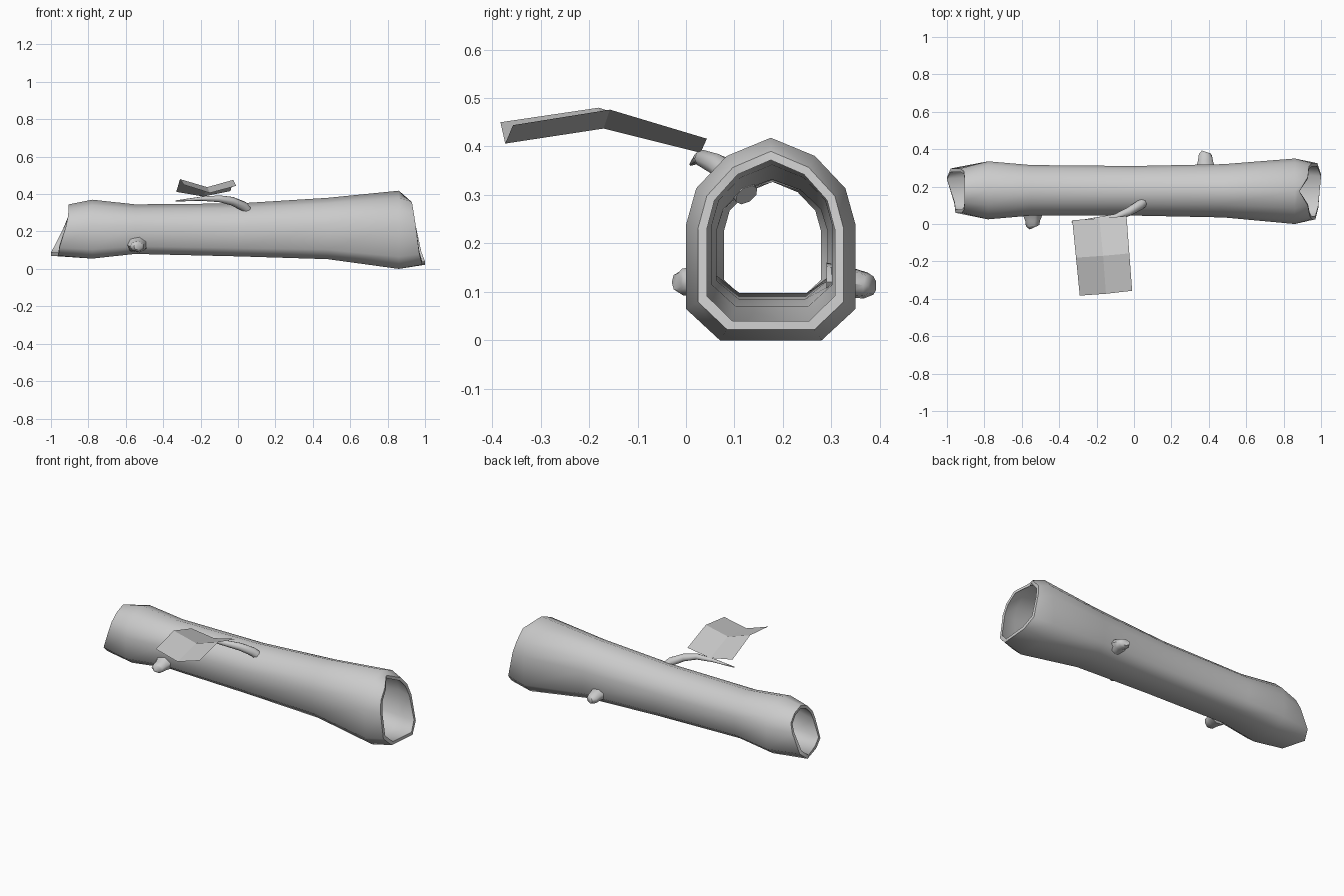
import bpy, bmesh, math
from mathutils import Vector

if "Cube" in bpy.data.objects:
    bpy.data.objects.remove(bpy.data.objects["Cube"], do_unlink=True)

grey = bpy.data.materials.new("plain grey")
grey.use_nodes = True
grey.diffuse_color = (0.6, 0.6, 0.6, 1)
grey.node_tree.nodes["Principled BSDF"].inputs["Base Color"].default_value = (0.6, 0.6, 0.6, 1)


def finish(name, bm, angle, closed=True):
    if closed:
        bmesh.ops.recalc_face_normals(bm, faces=bm.faces)
    mesh = bpy.data.meshes.new(name)
    bm.to_mesh(mesh)
    bm.free()
    mesh.materials.append(grey)
    ob = bpy.data.objects.new(name, mesh)
    bpy.context.collection.objects.link(ob)
    bpy.ops.object.select_all(action="DESELECT")
    bpy.context.view_layer.objects.active = ob
    ob.select_set(True)
    bpy.ops.object.shade_smooth_by_angle(angle=math.radians(angle))
    return ob


def bridge(bm, a, b):
    n = len(a)
    for i in range(n):
        bm.faces.new((a[i], a[(i + 1) % n], b[(i + 1) % n], b[i]))


# Hollow log: one cross-section scaled to a box at each station
half = [(0.52, 0.91), (0.88, 0.75), (1, 0.57), (1, 0.155), (0.6, 0)]
section = [(0, 1)] + half + [(-u, v) for u, v in reversed(half)]
left_rim = [-0.905, -0.905, -0.91, -0.93, -0.98, -1, -0.96, -0.955, -0.92, -0.91, -0.905]
right_rim = [0.885, 0.93, 0.935, 0.95, 0.98, 1, 0.985, 0.97, 0.95, 0.94, 0.93]
# x (or rim), y min, y max, z min, z max
stations = [
    (left_rim, 0.06, 0.297, 0.07, 0.345),
    (-0.78, 0.025, 0.335, 0.055, 0.37),
    (-0.55, 0.045, 0.315, 0.08, 0.345),
    (0, 0.045, 0.31, 0.067, 0.35),
    (0.48, 0.035, 0.32, 0.052, 0.38),
    (0.86, 0, 0.35, 0, 0.418),
    (right_rim, 0.025, 0.325, 0.022, 0.39),
]


def log_ring(bm, station, inset):
    x, y0, y1, z0, z1 = station
    xs = x if isinstance(x, list) else [x] * len(section)
    mid, wide = (y0 + y1) / 2, (y1 - y0) / 2 - inset
    return [bm.verts.new((px, mid + u * wide, z0 + inset + v * (z1 - z0 - 2 * inset)))
            for px, (u, v) in zip(xs, section)]


bm = bmesh.new()
rings = [log_ring(bm, s, 0) for s in stations]
rings += [log_ring(bm, s, 0.018) for s in reversed(stations)]
for i, ring in enumerate(rings):
    bridge(bm, ring, rings[(i + 1) % len(rings)])
finish("hollow_log", bm, 60)


# Tapered tubes for the branch and the cut-off knots
def tube(name, points, radii, sides, flat=1.0, angle=60):
    bm = bmesh.new()
    pts = [Vector(p) for p in points]
    loops = []
    for i, p in enumerate(pts):
        along = (pts[min(i + 1, len(pts) - 1)] - pts[max(i - 1, 0)]).normalized()
        side = along.cross(Vector((0, 0, 1))).normalized()
        up = side.cross(along)
        loop = []
        for k in range(sides):
            a = 2 * math.pi * k / sides
            loop.append(bm.verts.new(p + radii[i] * (math.cos(a) * side + flat * math.sin(a) * up)))
        loops.append(loop)
    for a, b in zip(loops, loops[1:]):
        bridge(bm, a, b)
    bm.faces.new(loops[0])
    bm.faces.new(loops[-1])
    finish(name, bm, angle)


tube("branch",
     [(0.06, 0.125, 0.3), (0.03, 0.1, 0.335), (-0.03, 0.065, 0.362),
      (-0.1, 0.035, 0.375), (-0.2, 0.025, 0.375), (-0.335, 0.01, 0.363)],
     [0.026, 0.026, 0.023, 0.018, 0.011, 0.003], 8)
tube("front_knot", [(-0.54, 0.06, 0.13), (-0.54, 0.02, 0.122), (-0.54, -0.008, 0.12), (-0.535, -0.019, 0.12)],
     [0.06, 0.042, 0.038, 0.025], 7, 0.75)
tube("back_knot", [(0.38, 0.29, 0.12), (0.38, 0.335, 0.12), (0.38, 0.37, 0.113), (0.385, 0.385, 0.113)],
     [0.055, 0.043, 0.037, 0.026], 7, 0.75)

# Leaf: a thin sheet with a lengthwise valley and a crosswise fold
left_edge = [(-0.33, 0.02, 0.412), (-0.31, -0.18, 0.48), (-0.29, -0.383, 0.45)]
middle = [(-0.185, 0.03, 0.387), (-0.165, -0.17, 0.437), (-0.15, -0.373, 0.406)]
right_edge = [(-0.04, 0.043, 0.416), (-0.025, -0.157, 0.476), (-0.01, -0.357, 0.444)]
bm = bmesh.new()
rows = [[bm.verts.new(p) for p in edge] for edge in (left_edge, middle, right_edge)]
for a, b in zip(rows, rows[1:]):
    for i in range(2):
        bm.faces.new((a[i], a[i + 1], b[i + 1], b[i]))
finish("leaf", bm, 10, closed=False)
